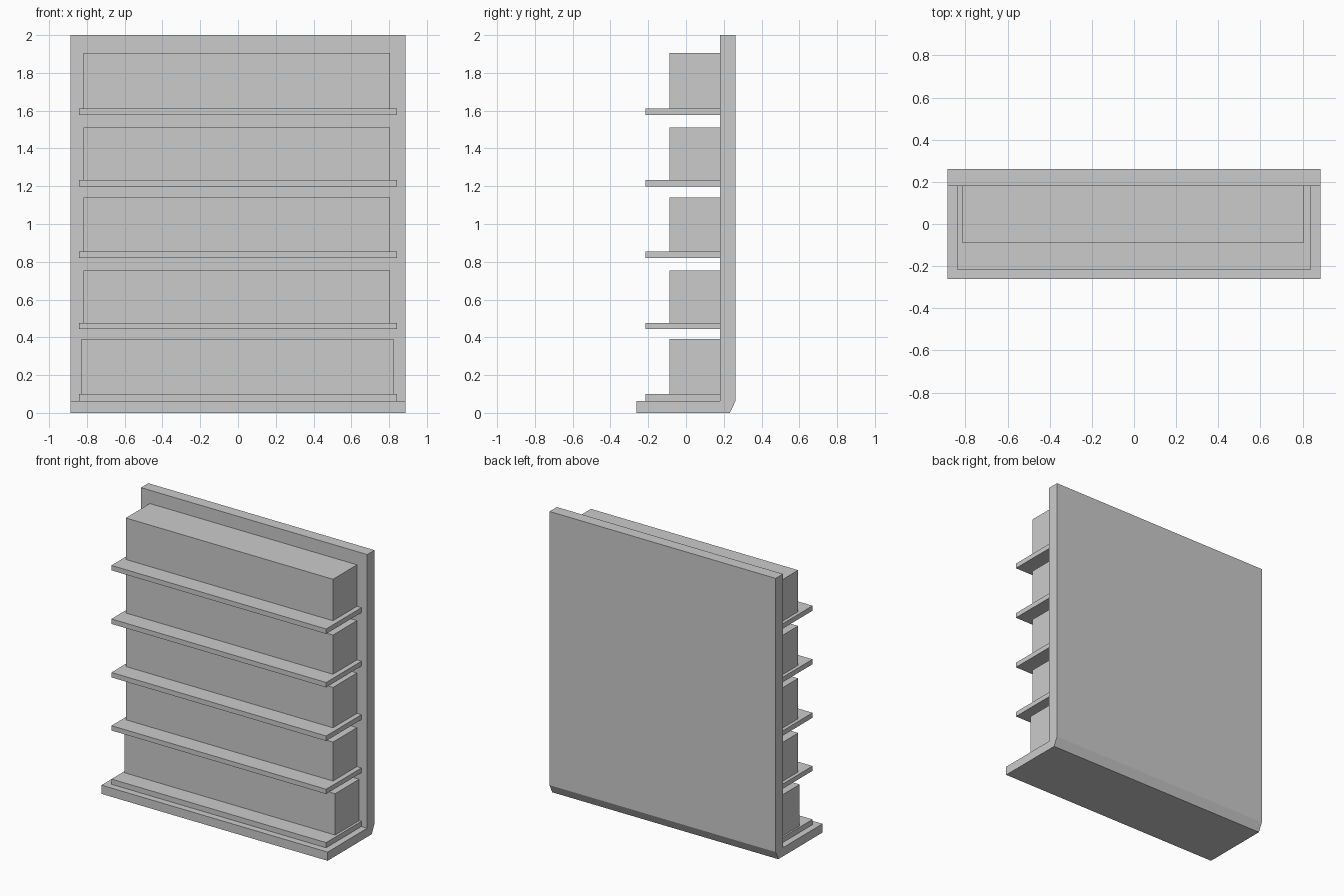
import bpy

if "Cube" in bpy.data.objects:
    bpy.data.objects.remove(bpy.data.objects["Cube"])


def make_mesh(name, verts, faces):
    mesh = bpy.data.meshes.new(name)
    mesh.from_pydata(verts, [], faces)
    mesh.update()
    obj = bpy.data.objects.new(name, mesh)
    bpy.context.collection.objects.link(obj)
    return obj


def extrude_x(name, profile, x0, x1):
    """Solid made from a (y, z) profile swept from x0 to x1."""
    n = len(profile)
    verts = [(x, y, z) for x in (x0, x1) for y, z in profile]
    faces = [tuple(reversed(range(n))), tuple(range(n, 2 * n))]
    faces += [(i, (i + 1) % n, n + (i + 1) % n, n + i) for i in range(n)]
    return make_mesh(name, verts, faces)


def box(name, x0, x1, y0, y1, z0, z1):
    return extrude_x(name, [(y0, z0), (y1, z0), (y1, z1), (y0, z1)], x0, x1)


PANEL_Y = 0.18  # front face of the back panel

# L-shaped frame: foot plate and back panel with a chamfered heel
extrude_x("frame", [(-0.262, 0), (0.232, 0), (0.262, 0.062), (0.262, 2),
                    (PANEL_Y, 2), (PANEL_Y, 0.062), (-0.262, 0.062)],
          -0.886, 0.886)

# Shelves with a row of goods on each: shelf bottom, shelf top, goods top
levels = [(0.062, 0.099, 0.392), (0.443, 0.477, 0.753), (0.819, 0.854, 1.14),
          (1.198, 1.233, 1.511), (1.577, 1.612, 1.906)]
for i, (z0, z1, top) in enumerate(levels):
    box(f"shelf_{i + 1}", -0.841, 0.841, -0.215, PANEL_Y, z0, z1)
    # The lowest row is slightly wider
    left, right = (-0.829, 0.823) if i == 0 else (-0.817, 0.806)
    box(f"goods_row_{i + 1}", left, right, -0.088, PANEL_Y, z1, top)
